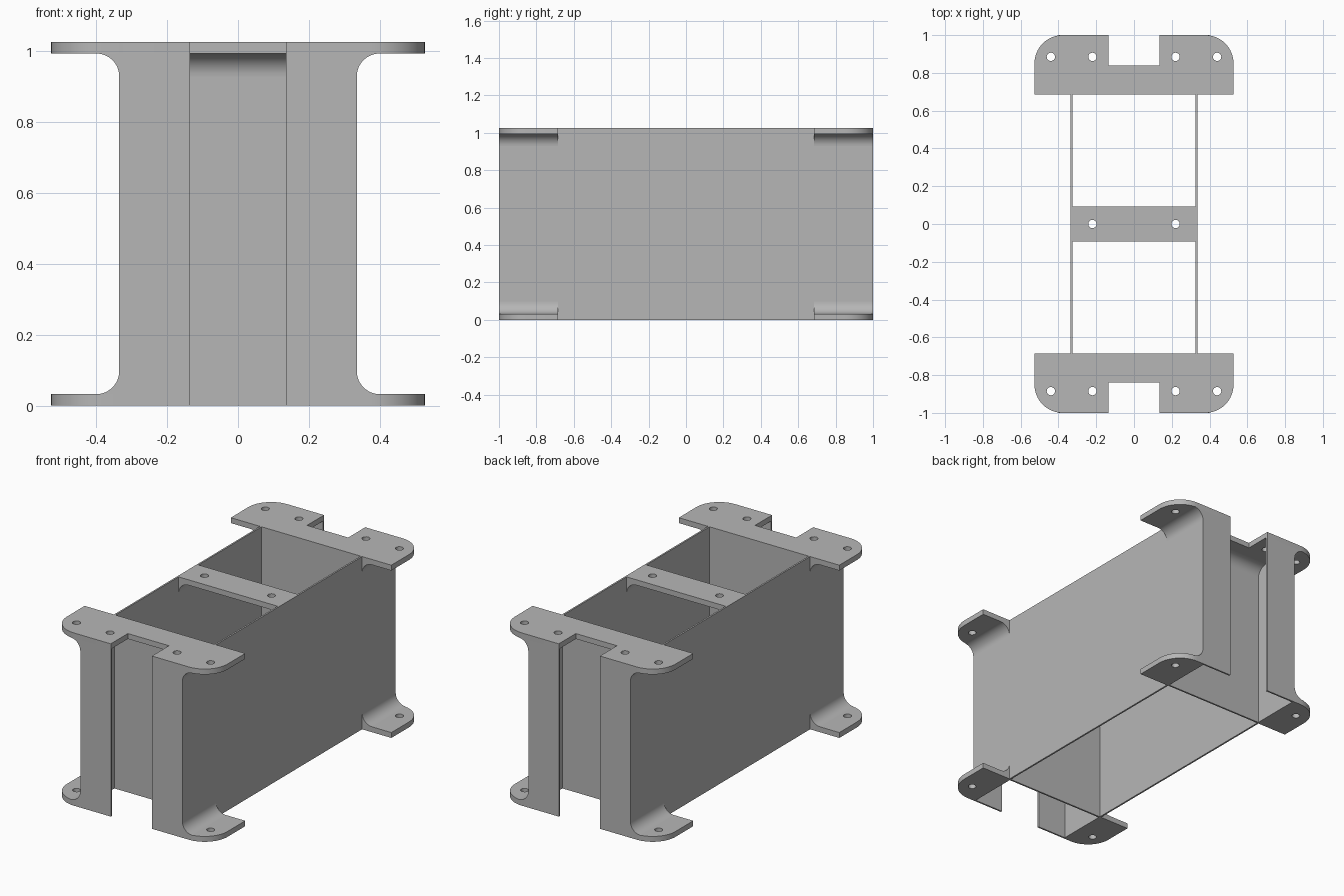
import bpy, bmesh, math

cube = bpy.data.objects.get("Cube")
if cube:
    bpy.data.objects.remove(cube)

H, T, W = 1.025, 0.032, 0.01         # height, flange thickness, sheet thickness
SIDE, WIDE, SLOT = 0.335, 0.527, 0.135   # half widths: box, flange, slot
INNER, NOTCH = 0.685, 0.84           # cross panel and notch depth along y
R, CORNER, HOLE = 0.065, 0.15, 0.022

steel = bpy.data.materials.new("plain grey metal")
steel.use_nodes = True
grey = (0.47, 0.47, 0.47, 1)
steel.diffuse_color = grey
steel.node_tree.nodes["Principled BSDF"].inputs["Base Color"].default_value = grey
parts = []


def add(name, bm):
    bmesh.ops.remove_doubles(bm, verts=bm.verts, dist=1e-5)
    bmesh.ops.recalc_face_normals(bm, faces=bm.faces)
    mesh = bpy.data.meshes.new(name)
    bm.to_mesh(mesh)
    bm.free()
    mesh.materials.append(steel)
    ob = bpy.data.objects.new(name, mesh)
    bpy.context.collection.objects.link(ob)
    parts.append(ob)


def box(name, x, y, z):
    bm = bmesh.new()
    bmesh.ops.create_cube(bm, size=1)
    for v in bm.verts:
        v.co = [min(s) + (c + 0.5) * abs(s[1] - s[0]) for c, s in zip(v.co, (x, y, z))]
    add(name, bm)


def fillet(name, corner, du, dv, span, along_x=False):
    """Concave corner strip: profile in the (side, z) plane, run along the other axis."""
    u0, v0 = corner
    pts = [(u0, v0)]
    for i in range(13):
        a = math.pi / 2 * i / 12
        pts.append((u0 + du * R * (1 - math.sin(a)), v0 + dv * R * (1 - math.cos(a))))
    bm = bmesh.new()
    lo, hi = span
    face = bm.faces.new([bm.verts.new((lo, u, v) if along_x else (u, lo, v)) for u, v in pts])
    moved = bmesh.ops.extrude_face_region(bm, geom=[face], use_keep_orig=True)["geom"]
    shift = (hi - lo, 0, 0) if along_x else (0, hi - lo, 0)
    bmesh.ops.translate(bm, vec=shift, verts=[g for g in moved if isinstance(g, bmesh.types.BMVert)])
    add(name, bm)


def arc(cx, cy, r, start, end, n):
    return [(cx + r * math.cos(start + (end - start) * i / n),
             cy + r * math.sin(start + (end - start) * i / n)) for i in range(n + 1)]


def plate(name, outline, holes, z):
    """Flat plate with round holes, its underside at z."""
    curve = bpy.data.curves.new(name, "CURVE")
    curve.dimensions, curve.fill_mode, curve.extrude = "2D", "BOTH", T / 2
    for loop in [outline] + [arc(x, y, HOLE, 0, math.tau, 24)[:-1] for x, y in holes]:
        spline = curve.splines.new("POLY")
        spline.points.add(len(loop) - 1)
        for p, (x, y) in zip(spline.points, loop):
            p.co = (x, y, 0, 1)
        spline.use_cyclic_u = True
    temp = bpy.data.objects.new("temporary_outline", curve)
    bpy.context.collection.objects.link(temp)
    graph = bpy.context.evaluated_depsgraph_get()
    mesh = bpy.data.meshes.new_from_object(temp.evaluated_get(graph))
    bm = bmesh.new()
    bm.from_mesh(mesh)
    bmesh.ops.translate(bm, vec=(0, 0, z + T / 2), verts=bm.verts)
    bpy.data.objects.remove(temp)
    bpy.data.meshes.remove(mesh)
    add(name, bm)


# Long side walls
for sx, side in ((1, "left"), (-1, "right")):
    box(side + "_wall", (sx * SIDE, sx * (SIDE - W)), (-1, 1), (0, H))

# Ends: cross panel, slotted end sheets and mounting flanges
for sy, end in ((-1, "front"), (1, "back")):
    inside = SIDE - W
    box(end + "_cross_panel", (-inside, inside), (sy * INNER, sy * (INNER + W)), (0, H - T))
    fillet(end + "_panel_fillet", (sy * (INNER + W), H - T), sy, -1, (-inside, inside), True)

    round_corner = arc(WIDE - CORNER, 1 - CORNER, CORNER, 0, math.pi / 2, 16)
    half = [(WIDE, INNER)] + round_corner + [(SLOT, 1), (SLOT, NOTCH)]
    outline = half + [(-x, y) for x, y in reversed(half)]
    plate(end + "_top_flange", [(x, sy * y) for x, y in outline],
          [(x, sy * 0.885) for x in (-0.44, -0.22, 0.22, 0.44)], H - T)

    for sx, side in ((1, "left"), (-1, "right")):
        label = end + "_" + side
        box(label + "_end_sheet", (sx * SLOT, sx * inside), (sy, sy * (1 - W)), (0, H - T))
        foot = [(SIDE, INNER), (WIDE, INNER)] + round_corner + [(SIDE, 1)]
        plate(label + "_foot", [(sx * x, sy * y) for x, y in foot], [(sx * 0.44, sy * 0.885)], 0)
        span = sorted((sy * INNER, sy))
        fillet(label + "_foot_fillet", (sx * SIDE, T), sx, 1, span)
        fillet(label + "_top_fillet", (sx * SIDE, H - T), sx, -1, span)

# Middle cross bar with its corner fillets
BAR = 0.093
bar = [(-SIDE, -BAR), (SIDE, -BAR), (SIDE, BAR), (-SIDE, BAR)]
plate("middle_bar", bar, [(-0.22, 0), (0.22, 0)], H - T)
for sx, side in ((1, "left"), (-1, "right")):
    fillet(side + "_bar_fillet", (sx * (SIDE - W), H - T), -sx, -1, (-BAR, BAR))

# Smooth the curved strips and keep the edges crisp
bpy.ops.object.select_all(action="DESELECT")
for ob in parts:
    ob.select_set(True)
bpy.context.view_layer.objects.active = parts[0]
bpy.ops.object.shade_smooth_by_angle(angle=math.radians(30))
